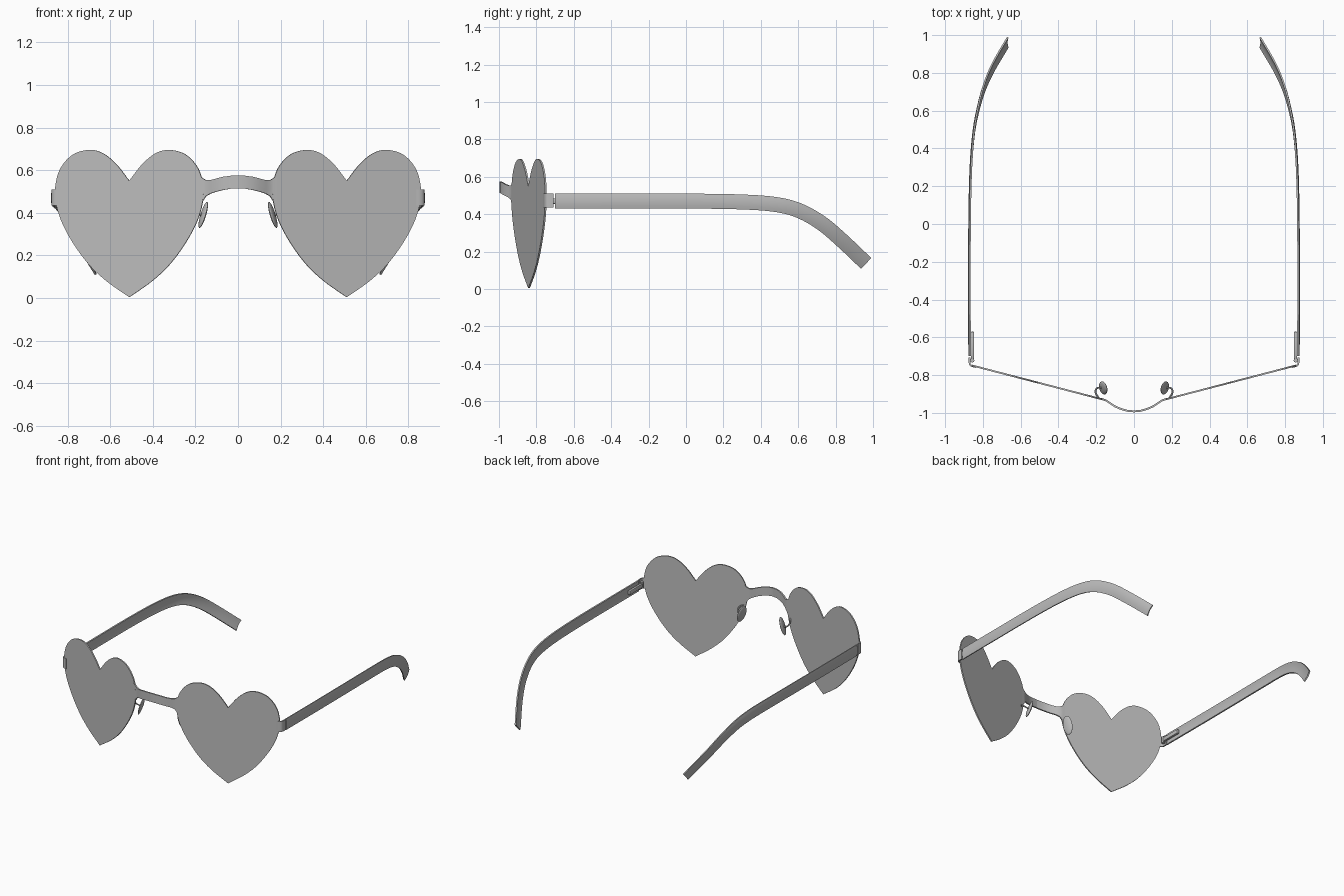
import bpy, bmesh, math
from mathutils import Vector, Matrix

if "Cube" in bpy.data.objects:
    bpy.data.objects.remove(bpy.data.objects["Cube"])

grey = bpy.data.materials.new("grey")
grey.diffuse_color = (0.5, 0.5, 0.5, 1)
grey.use_nodes = True
grey.node_tree.nodes["Principled BSDF"].inputs["Base Color"].default_value = grey.diffuse_color


def spline(pts, n=6):
    """Smooth curve through the points."""
    p = [Vector(q) for q in pts]
    p = [2 * p[0] - p[1]] + p + [2 * p[-1] - p[-2]]
    out = []
    for a, b, c, d in zip(p, p[1:], p[2:], p[3:]):
        for i in range(n):
            t = i / n
            out.append(0.5 * (2 * b + (c - a) * t + (2 * a - 5 * b + 4 * c - d) * t * t
                              + (3 * b - a - 3 * c + d) * t ** 3))
    return out + [p[-2]]


def finish(name, bm, thick=0, mirror=True, angle=35):
    """Turn a bmesh into a mirrored, shaded object."""
    bmesh.ops.recalc_face_normals(bm, faces=bm.faces)
    me = bpy.data.meshes.new(name)
    bm.to_mesh(me)
    bm.free()
    ob = bpy.data.objects.new(name, me)
    bpy.context.collection.objects.link(ob)
    if thick:
        s = ob.modifiers.new("thickness", 'SOLIDIFY')
        s.thickness, s.offset = thick, 0
    if mirror:
        m = ob.modifiers.new("mirror", 'MIRROR')
        m.use_mirror_merge = True
        m.merge_threshold = 0.0005
    dg = bpy.context.evaluated_depsgraph_get()
    ob.data = bpy.data.meshes.new_from_object(ob.evaluated_get(dg))
    ob.modifiers.clear()
    ob.data.name = name
    ob.data.materials.clear()
    ob.data.materials.append(grey)
    bpy.ops.object.select_all(action='DESELECT')
    ob.select_set(True)
    bpy.context.view_layer.objects.active = ob
    bpy.ops.object.shade_smooth_by_angle(angle=math.radians(angle))
    return ob


def strip(name, rows, thick):
    """Sheet through rows of points, then thickened."""
    bm = bmesh.new()
    vs = [[bm.verts.new(p) for p in r] for r in rows]
    for a, b in zip(vs, vs[1:]):
        for i in range(len(a) - 1):
            bm.faces.new((a[i], a[i + 1], b[i + 1], b[i]))
    return finish(name, bm, thick)


def tube(name, path, r, sides=8):
    """Round wire along a path."""
    bm = bmesh.new()
    rings = []
    for i, p in enumerate(path):
        t = (path[min(i + 1, len(path) - 1)] - path[max(i - 1, 0)]).normalized()
        u = t.cross(Vector((0.1, 0.2, 1))).normalized()
        v = t.cross(u)
        rings.append([bm.verts.new(p + r * (u * math.cos(k * math.tau / sides)
                                            + v * math.sin(k * math.tau / sides)))
                      for k in range(sides)])
    for a, b in zip(rings, rings[1:]):
        for k in range(sides):
            j = (k + 1) % sides
            bm.faces.new((a[k], a[j], b[j], b[k]))
    bm.faces.new(rings[0])
    bm.faces.new(rings[-1])
    return finish(name, bm)


def lens_y(x):
    return -0.92 + (x - 0.2) * 0.26


# Heart lenses, flat plates angled back at the sides
half = spline([(0, .004), (.105, .078), (.19, .158), (.265, .26), (.318, .36), (.344, .45),
               (.346, .53), (.322, .61), (.265, .673), (.19, .695), (.125, .68),
               (.06, .627), (0, .55)])
outline = half + [Vector((-p.x, p.y)) for p in half[-2:0:-1]]
bm = bmesh.new()
bm.faces.new([bm.verts.new((.51 + p.x, lens_y(.51 + p.x), p.y)) for p in outline])
finish("heart_lenses", bm, 0.009)

# Bridge: curved strip as (x, y, bottom z, top z), flaring into the lenses
rows = []
for x, y, lo, hi in [(0, -.992, .515, .576), (.035, -.989, .513, .574), (.07, -.979, .507, .569),
                     (.10, -.966, .500, .561), (.13, -.946, .490, .553), (.15, -.933, .478, .553),
                     (.165, -.928, .455, .562), (.18, -.925, .44, .575)]:
    rows.append([(x, y, lo), (x, y, (lo + hi) / 2), (x, y, hi)])
strip("bridge", rows, 0.010)

# End pieces wrapping from lens edge to hinge
wrap = spline([(.835, -.757), (.855, -.753), (.868, -.744), (.871, -.728), (.871, -.708)], 4)
strip("end_pieces", [[(p.x, p.y, .435), (p.x, p.y, .51)] for p in wrap], 0.009)

# Temples: crowned strips bending inward and down behind the ear
path = spline([(.868, -.70, .47), (.869, -.35, .47), (.868, 0, .47), (.862, .28, .466),
               (.848, .47, .453), (.826, .60, .421), (.793, .72, .355), (.745, .83, .263),
               (.668, .962, .138)], 6)
rows = []
for i, p in enumerate(path):
    t = path[min(i + 1, len(path) - 1)] - path[max(i - 1, 0)]
    n = Vector((0, -t.z, t.y)).normalized()
    rows.append([p + n * (.039 * s) + Vector((.005 * (1 - s * s), 0, 0))
                 for s in (-1, -.6, -.2, .2, .6, 1)])
strip("temples", rows, 0.009)

# Hinge bars on the inside of the temples, and hinge barrels
bm = bmesh.new()
bmesh.ops.create_cube(bm, size=1, matrix=Matrix.Translation((.855, -.645, .47))
                      @ Matrix.Diagonal((.018, .15, .03, 1)))
bmesh.ops.bevel(bm, geom=bm.edges[:], offset=.005, segments=2, affect='EDGES', profile=.5)
finish("hinge_bars", bm)
tube("hinge_barrels", [Vector((.856, -.722, .448)), Vector((.856, -.722, .492))], .011, 12)

# Nose pads: tilted flattened ovals
bm = bmesh.new()
bmesh.ops.create_uvsphere(bm, u_segments=20, v_segments=12, radius=1,
                          matrix=Matrix.Translation((.163, -.868, .39))
                          @ Matrix.Rotation(math.radians(-16), 4, 'Z')
                          @ Matrix.Rotation(math.radians(-17), 4, 'Y')
                          @ Matrix.Diagonal((.010, .036, .064, 1)))
finish("nose_pads", bm)

# Pad arms: bent wires from lens to pad
tube("pad_arms", spline([(.185, -.922, .43), (.198, -.905, .425), (.204, -.885, .41),
                         (.194, -.868, .395), (.168, -.868, .39)], 5), .005)
